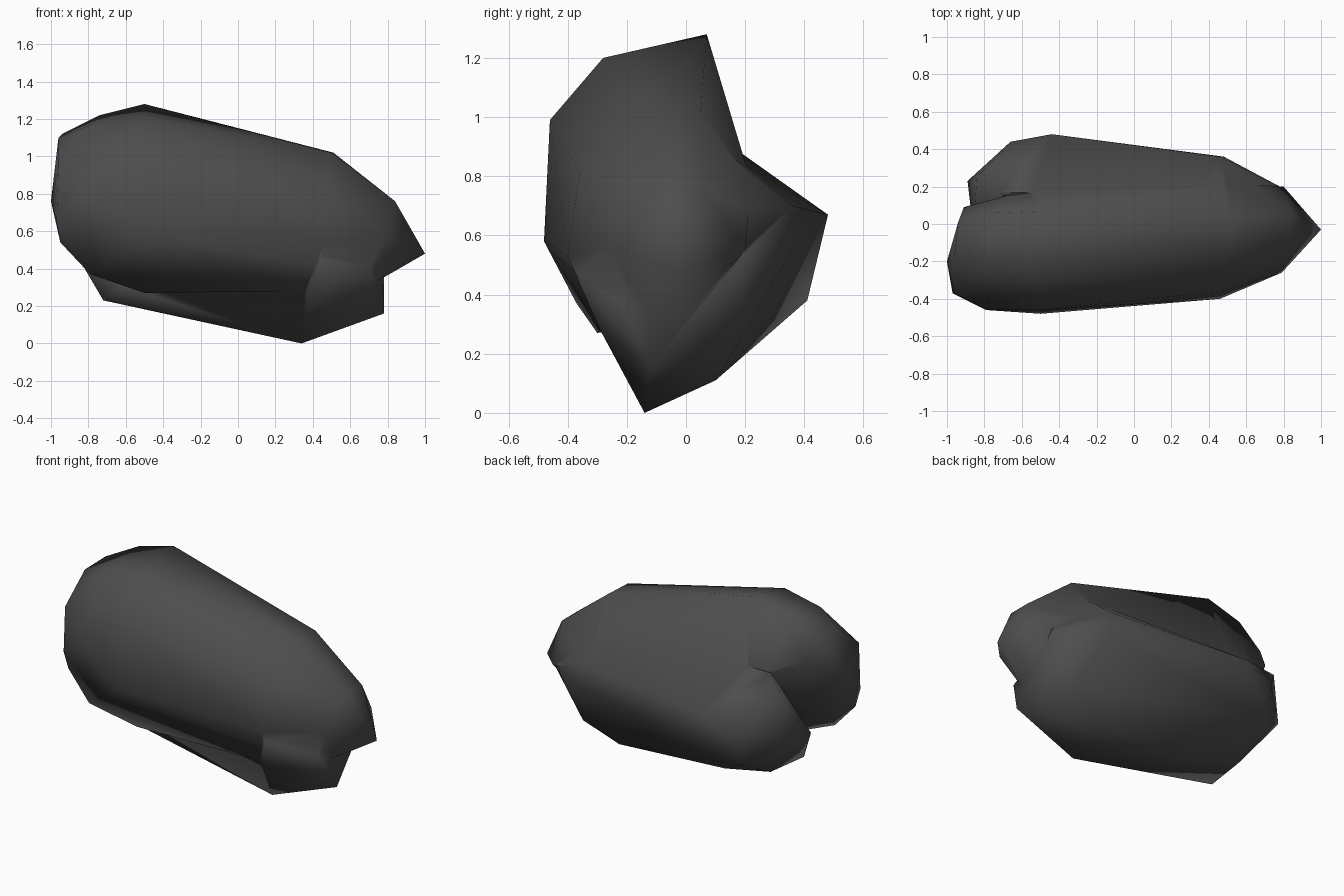
import bpy
import bmesh
import math

default_cube = bpy.data.objects.get("Cube")
if default_cube:
    bpy.data.objects.remove(default_cube, do_unlink=True)

# Single dark grey stone colour
stone = bpy.data.materials.new("dark_grey")
stone.use_nodes = True
grey = (0.075, 0.075, 0.075, 1)
stone.diffuse_color = grey
shader = next(n for n in stone.node_tree.nodes if n.type == 'BSDF_PRINCIPLED')
shader.inputs["Base Color"].default_value = grey


def faceted_lobe(name, stations):
    """Wrap a convex skin around cross-section corners (x, y, z)."""
    bm = bmesh.new()
    for corners in stations:
        for corner in corners:
            bm.verts.new(corner)
    hull = bmesh.ops.convex_hull(bm, input=bm.verts[:])
    spare = set(hull["geom_interior"]) | set(hull["geom_unused"])
    spare = [v for v in spare if isinstance(v, bmesh.types.BMVert)]
    bmesh.ops.delete(bm, geom=spare, context='VERTS')
    bmesh.ops.recalc_face_normals(bm, faces=bm.faces[:])
    mesh = bpy.data.meshes.new(name)
    bm.to_mesh(mesh)
    bm.free()
    mesh.materials.append(stone)
    lobe = bpy.data.objects.new(name, mesh)
    bpy.context.scene.collection.objects.link(lobe)
    return lobe


# Tall front lobe, listed from its blunt end to its tip
front_lobe = faceted_lobe("front_lobe", [
    [(-1, -.2, .76), (-.96, -.37, .94), (-.97, -.37, .65), (-.96, -.17, 1.1),
     (-.95, -.35, .54), (-.94, .01, 1.12), (-.91, .09, .98), (-.86, -.25, .47)],
    [(-.74, .06, 1.22), (-.78, -.24, 1.17), (-.72, .14, .9), (-.79, -.46, .8),
     (-.79, -.37, .37)],
    [(-.5, .07, 1.28), (-.5, -.28, 1.2), (-.5, -.46, .99), (-.5, -.48, .58),
     (-.5, -.3, .27), (-.5, .2, .78)],
    [(.51, .05, 1.02), (.5, -.13, 1.02), (.47, -.36, .81), (.46, -.4, .53),
     (.36, -.29, .28), (.5, .22, .78)],
    [(.84, .05, .76), (.84, -.1, .76), (.79, -.26, .56), (.8, .2, .55),
     (.74, .02, .33), (.74, -.13, .33)],
    [(1, -.03, .48)],
])

# Low rear lobe, fused under and behind the front one
rear_lobe = faceted_lobe("rear_lobe", [
    [(-.89, .23, .52), (-.86, -.03, .47), (-.84, .25, .82)],
    [(-.72, -.16, .23), (-.67, .41, .38), (-.66, .44, .6), (-.6, -.27, .3),
     (-.68, .12, .23), (-.72, .17, .89)],
    [(-.44, .48, .67), (-.35, .11, .16)],
    [(.34, -.14, 0), (.4, .1, .11), (.6, .18, .24), (.48, .36, .55),
     (.46, .36, .7), (.5, .15, .87), (.4, -.29, .28), (.45, -.37, .46)],
    [(.78, -.12, .16), (.72, -.22, .38), (.75, .02, .32), (.78, .2, .54)],
])

# Fuse both lobes into one skin
fuse = front_lobe.modifiers.new("fuse", 'BOOLEAN')
fuse.operation = 'UNION'
fuse.solver = 'EXACT'
fuse.object = rear_lobe
bpy.context.view_layer.update()
graph = bpy.context.evaluated_depsgraph_get()
fused_mesh = bpy.data.meshes.new_from_object(front_lobe.evaluated_get(graph))
body = bpy.data.objects.new("stone_body", fused_mesh)
bpy.context.scene.collection.objects.link(body)
for lobe in (front_lobe, rear_lobe):
    bpy.data.objects.remove(lobe, do_unlink=True)

# Soft shading that keeps only the deepest creases crisp
bpy.ops.object.select_all(action='DESELECT')
body.select_set(True)
bpy.context.view_layer.objects.active = body
bpy.ops.object.shade_smooth_by_angle(angle=math.radians(85))
